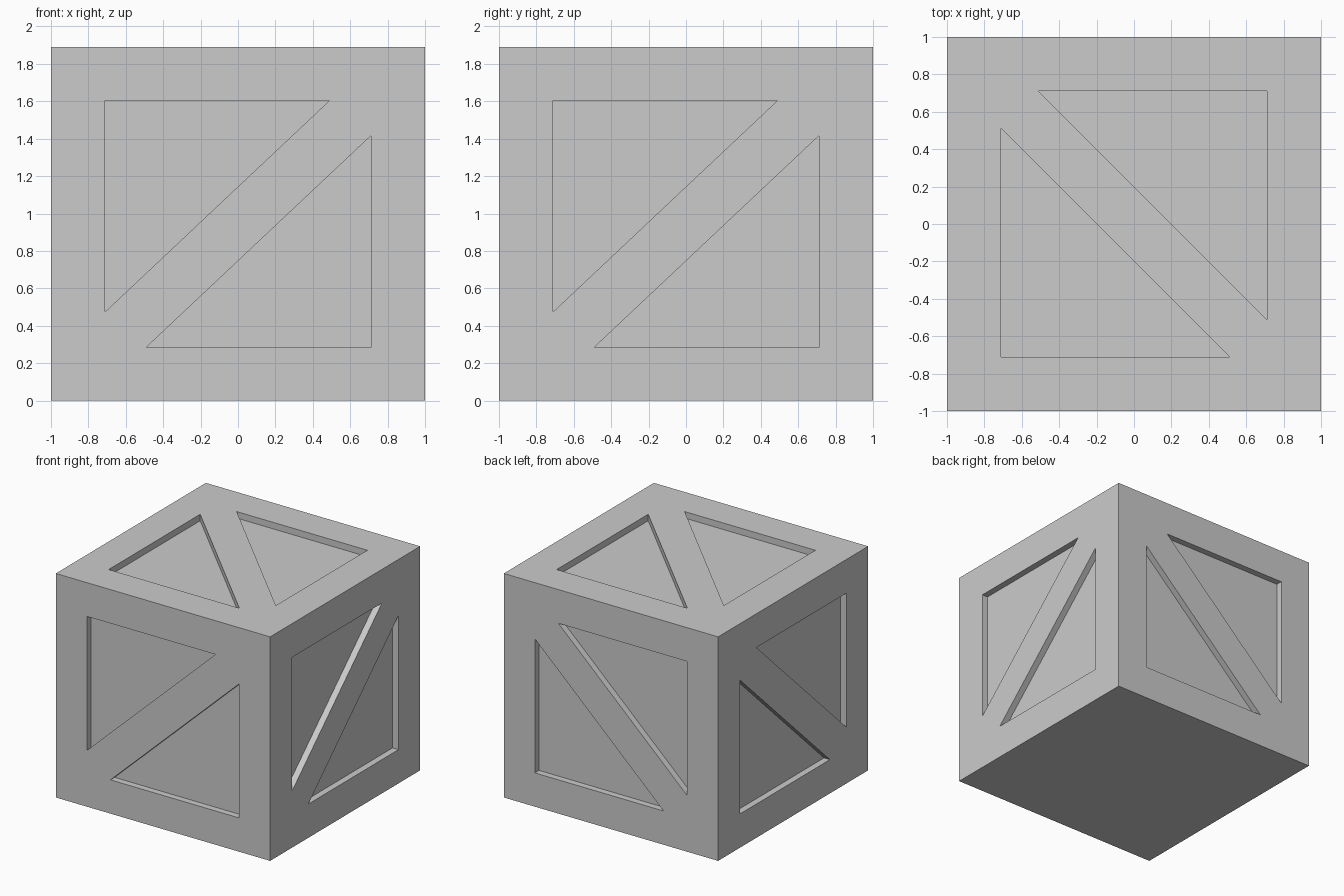
import bpy, bmesh
from mathutils import Vector

if "Cube" in bpy.data.objects:
    bpy.data.objects.remove(bpy.data.objects["Cube"])

H = 1.89      # crate height
D = 0.055     # panel recess depth
OUT = 0.1     # how far cutters stick out of the faces

# Crate body
bpy.ops.mesh.primitive_cube_add(size=2, location=(0, 0, H / 2))
crate = bpy.context.object
crate.name = "crate"
crate.scale.z = H / 2
bpy.ops.object.transform_apply(location=True, scale=True)

# Triangular panel outlines, relative to the face centre
side_tri = [(-0.71, -0.47), (-0.71, 0.66), (0.49, 0.66)]
top_tri = [(-0.71, 0.51), (-0.71, -0.71), (0.51, -0.71)]

bm = bmesh.new()


def add_prism(tri, place, start, end):
    """Triangular prism between two depths; place maps (u, v, depth) to xyz."""
    verts = [bm.verts.new(place(u, v, start)) for u, v in tri]
    face = bm.faces.new(verts)
    ext = bmesh.ops.extrude_face_region(bm, geom=[face], use_keep_orig=True)
    shift = Vector(place(0, 0, end)) - Vector(place(0, 0, start))
    moved = [g for g in ext["geom"] if isinstance(g, bmesh.types.BMVert)]
    bmesh.ops.translate(bm, verts=moved, vec=shift)


# Recesses: each face has a triangle and its half-turned twin beside the brace
for turn in (1, -1):
    side = [(u * turn, v * turn) for u, v in side_tri]
    top = [(u * turn, v * turn) for u, v in top_tri]
    for s in (1, -1):
        add_prism(side, lambda u, v, d: (u, d, v + H / 2), s * (1 - D), s * (1 + OUT))
        add_prism(side, lambda u, v, d: (d, u, v + H / 2), s * (1 - D), s * (1 + OUT))
    add_prism(top, lambda u, v, d: (u, v, d), H - D, H + OUT)

bmesh.ops.recalc_face_normals(bm, faces=bm.faces)
mesh = bpy.data.meshes.new("panel_cutter")
bm.to_mesh(mesh)
bm.free()
cutter = bpy.data.objects.new("panel_cutter", mesh)
bpy.context.collection.objects.link(cutter)
cutter.hide_render = True

# Cut the panels out, then drop the helper
mod = crate.modifiers.new("panels", 'BOOLEAN')
mod.operation = 'DIFFERENCE'
mod.solver = 'EXACT'
mod.object = cutter
bpy.context.view_layer.objects.active = crate
bpy.ops.object.modifier_apply(modifier=mod.name)
bpy.data.objects.remove(cutter)
